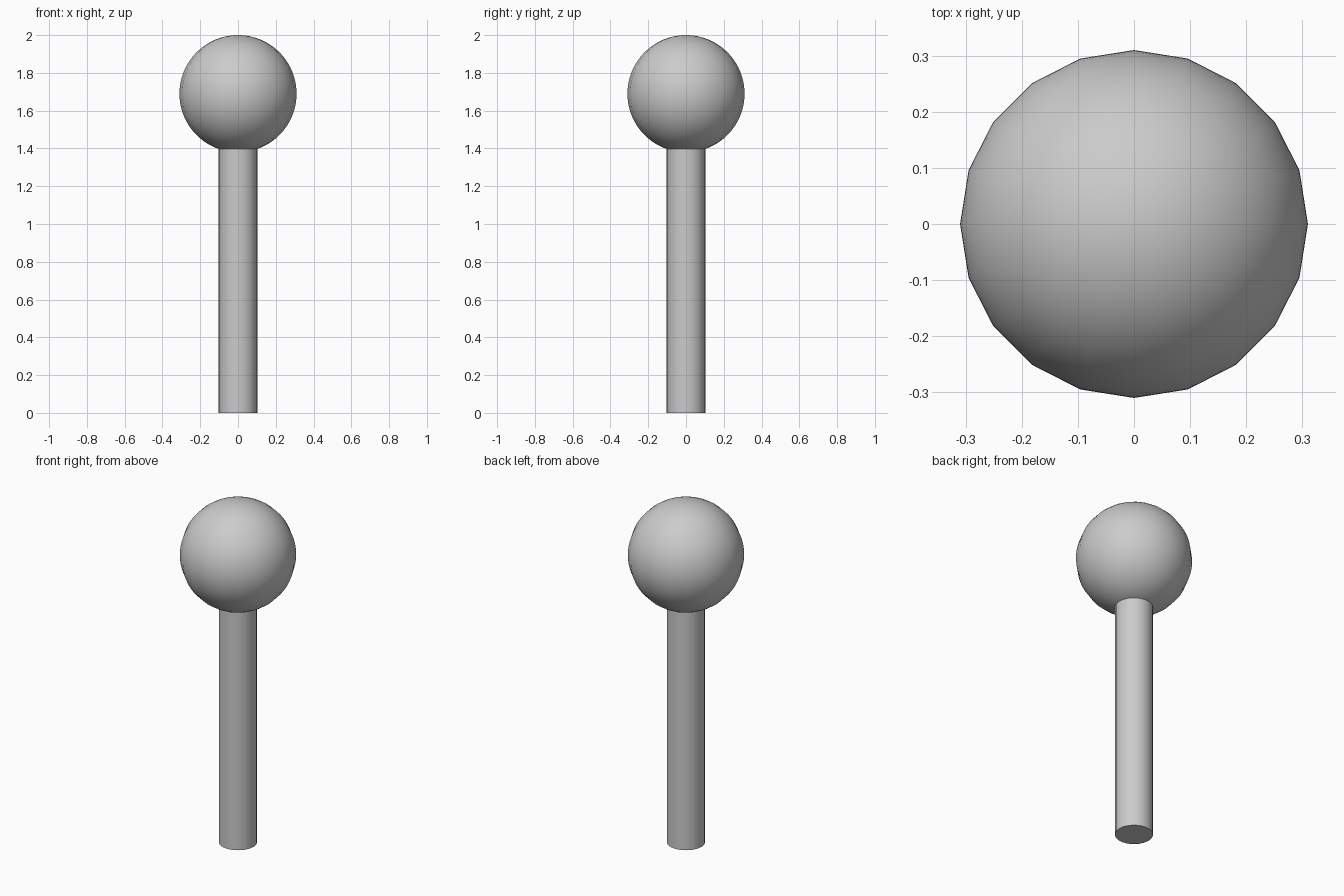
import bpy
from math import radians

if "Cube" in bpy.data.objects:
    bpy.data.objects.remove(bpy.data.objects["Cube"])

SIDES = 20
BALL_R = 0.31
SHAFT_R = 0.102
HEIGHT = 2.0


def finish(name):
    obj = bpy.context.active_object
    obj.name = name
    bpy.ops.object.shade_smooth_by_angle(angle=radians(35))
    return obj


# Straight round shaft, ending just inside the ball
shaft_top = 1.41
bpy.ops.mesh.primitive_cylinder_add(
    vertices=SIDES, radius=SHAFT_R, depth=shaft_top,
    location=(0, 0, shaft_top / 2))
finish("shaft")

# Ball head: 20 sides around, fine rings from pole to pole
bpy.ops.mesh.primitive_uv_sphere_add(
    segments=SIDES, ring_count=40, radius=BALL_R,
    location=(0, 0, HEIGHT - BALL_R))
finish("ball_head")
